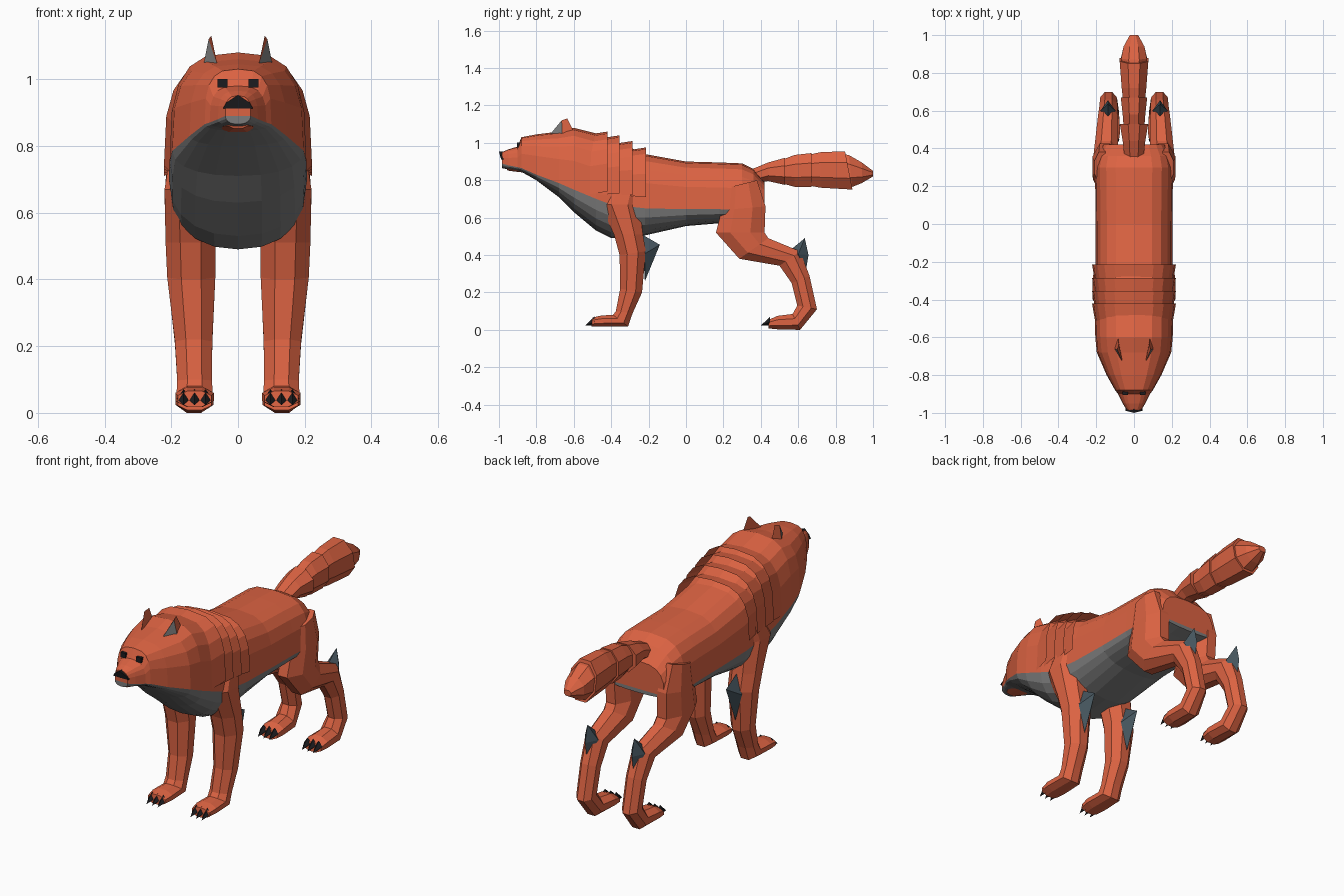
import bpy, bmesh
from math import sin, cos, pi
from mathutils import Vector

if "Cube" in bpy.data.objects:
    bpy.data.objects.remove(bpy.data.objects["Cube"])


def material(name, rgb):
    m = bpy.data.materials.new(name)
    m.diffuse_color = (*rgb, 1)
    m.use_nodes = True
    m.node_tree.nodes["Principled BSDF"].inputs["Base Color"].default_value = m.diffuse_color
    return m


ORANGE = material("orange_fur", (0.72, 0.125, 0.055))
GREY = material("grey_fur", (0.2, 0.2, 0.2))
SLATE = material("slate_tuft", (0.06, 0.09, 0.11))
BLACK = material("black", (0.012, 0.012, 0.014))


def make(name, verts, faces, *mats):
    me = bpy.data.meshes.new(name)
    me.from_pydata([tuple(v) for v in verts], [], faces)
    bm = bmesh.new()
    bm.from_mesh(me)
    bmesh.ops.recalc_face_normals(bm, faces=bm.faces)
    bm.to_mesh(me)
    bm.free()
    for m in mats:
        me.materials.append(m)
    ob = bpy.data.objects.new(name, me)
    bpy.context.collection.objects.link(ob)
    return ob


def loft(name, rings, mat, closed=True, caps=(True, True)):
    n = len(rings[0])
    verts = [v for r in rings for v in r]
    faces = []
    for i in range(len(rings) - 1):
        for j in range(n if closed else n - 1):
            a, b = i * n + j, i * n + (j + 1) % n
            faces.append((a, b, b + n, a + n))
    if caps[0]:
        faces.append(tuple(range(n)))
    if caps[1]:
        faces.append(tuple(range(len(verts) - n, len(verts))))
    return make(name, verts, faces, mat)


def ring(y1, z1, y2, z2, x, w, n=8):
    # flat-sided ring spanning two points of the side outline
    c, h = Vector((x, (y1 + y2) / 2, (z1 + z2) / 2)), Vector((0, y1 - y2, z1 - z2)) / 2
    k = 1 / cos(pi / n)
    return [c + h * k * cos(2 * pi * (i + .5) / n) + Vector((w * k * sin(2 * pi * (i + .5) / n), 0, 0))
            for i in range(n)]


def arch(y, tip, base, w, e=0.65, n=10):
    # half cross-section from side to side over the tip height
    pts = []
    for i in range(n + 1):
        a = pi * i / n
        c = cos(a) if i != n // 2 else 0
        pts.append(Vector(((1 if c > 0 else -1) * w * abs(c) ** e, y,
                           base + (tip - base) * max(sin(a), 0) ** e)))
    return pts


# Body and head: y, top, colour split, bottom, half width
BODY = [(-.985, .95, .89, .865, .038), (-.95, .965, .88, .858, .06),
        (-.9, .98, .87, .85, .085), (-.88, 1.03, .865, .845, .1),
        (-.80, 1.045, .83, .80, .145), (-.68, 1.06, .785, .71, .197),
        (-.60, 1.08, .75, .63, .205), (-.48, 1.05, .70, .53, .207),
        (-.40, 1.02, .67, .49, .203), (-.22, .94, .65, .505, .203),
        (0, .90, .645, .555, .203), (.18, .895, .645, .57, .205),
        (.30, .89, .64, .58, .208), (.36, .86, .64, .6, .195), (.42, .79, .64, .62, .165)]
loft("coat", [arch(y, t, s, w) for y, t, s, b, w in BODY], ORANGE, closed=False)
loft("underside", [arch(y, b, s, w, .9) for y, t, s, b, w in BODY], GREY, closed=False)

# Mane collars, open and flared to the back
for i, (y, t) in enumerate([(-.42, 1.06), (-.355, 1.04), (-.285, 1.01), (-.215, .975)]):
    loft(f"mane_collar_{i + 1}", [arch(y - .13, t - .02, .72, .2), arch(y, t, .74 - .01 * i, .222)],
         ORANGE, closed=False, caps=(False, False))

# Tail: overlapping tufts
TAIL = [[(.33, .85, .40, .79, .05), (.44, .895, .44, .795, .06), (.53, .92, .53, .775, .075)],
        [(.45, .885, .45, .80, .05), (.58, .935, .58, .765, .06), (.67, .945, .67, .765, .07)],
        [(.58, .92, .58, .785, .05), (.72, .95, .72, .76, .065), (.85, .955, .89, .75, .076)],
        [(.80, .945, .82, .765, .06), (.87, .935, .89, .765, .068), (.94, .895, .94, .785, .055),
         (1.0, .85, 1.0, .82, .022)]]
for i, rows in enumerate(TAIL):
    loft(f"tail_tuft_{i + 1}", [ring(a, b, c, d, 0, w) for a, b, c, d, w in rows], ORANGE)

# Legs: front y, z, back y, z, x centre, half width
FRONT = [(-.38, .80, -.24, .80, .165, .035), (-.46, .67, -.25, .67, .15, .07),
         (-.385, .51, -.23, .51, .142, .075), (-.355, .40, -.215, .42, .14, .072),
         (-.352, .22, -.235, .20, .133, .056), (-.375, .10, -.285, .09, .13, .052),
         (-.39, .08, -.31, .018, .13, .054), (-.45, .077, -.45, .018, .13, .058),
         (-.50, .066, -.505, .018, .13, .05)]
HIND = [(.22, .76, .38, .80, .17, .04), (.19, .64, .425, .66, .155, .065),
        (.16, .52, .42, .52, .15, .067), (.285, .38, .44, .49, .147, .064),
        (.50, .343, .61, .42, .138, .052), (.565, .25, .66, .29, .135, .047),
        (.595, .13, .70, .11, .135, .045), (.57, .085, .61, 0, .132, .052),
        (.49, .075, .49, .003, .13, .057), (.445, .055, .44, .008, .13, .05)]
# Fur tufts: outline in the side plane (base top, tip, base bottom)
ELBOW = [(-.235, .51), (-.14, .455), (-.22, .26)]
HOCK = [(.55, .42), (.635, .49), (.655, .40), (.64, .31)]


def spike(name, x, y, z, length, r, drop):
    # four-sided pointed claw facing forward
    base = [(x - r, y, z), (x, y, z + r * 1.4), (x + r, y, z), (x, y, z - r)]
    make(name, base + [(x, y - length, z - drop)],
         [(0, 1, 2, 3)] + [(i, (i + 1) % 4, 4) for i in range(4)], BLACK)


def tuft(name, outline, x, w):
    # thin ridge: outline in the middle, thickened at its centre
    n = len(outline)
    cy, cz = (sum(p[k] for p in outline) / n for k in (0, 1))
    v = [(x, y, z) for y, z in outline] + [(x - w, cy - .02, cz), (x + w, cy - .02, cz)]
    make(name, v, [(i, (i + 1) % n, n + s) for i in range(n) for s in (0, 1)], SLATE)


for s, side in ((1, "left"), (-1, "right")):
    for part, rows, paw_y, outline in (("front", FRONT, -.475, ELBOW), ("hind", HIND, .465, HOCK)):
        loft(f"{part}_leg_{side}", [ring(a, b, c, d, s * x, w) for a, b, c, d, x, w in rows], ORANGE)
        for k in (-1, 0, 1):
            spike(f"{part}_claw_{side}_{k + 2}", s * .13 + k * .033, paw_y - .015, .043, .05, .02, .02)
        tuft(f"{part}_leg_tuft_{side}", outline, s * .138, .04)

    # Ears: orange shell with a grey inner face
    o, i, b, t = (s * .108, -.66, 1.02), (s * .06, -.735, 1.035), (s * .085, -.60, 1.06), (s * .08, -.635, 1.13)
    m = (s * .088, -.665, 1.12)
    ear = make(f"ear_{side}", [o, i, b, t, m], [(0, 1, 4), (0, 4, 3, 2), (1, 2, 3, 4)], ORANGE, GREY)
    ear.data.polygons[0].material_index = 1

    # Eyes
    bpy.ops.mesh.primitive_cube_add(size=1, location=(s * .046, -.892, .988))
    eye = bpy.context.object
    eye.name = f"eye_{side}"
    eye.scale = (.03, .025, .026)
    eye.data.materials.append(BLACK)

# Nose: five-sided wedge
NOSE = [(-.045, .912), (-.035, .93), (0, .953), (.035, .93), (.045, .912)]
loft("nose", [[Vector((x, -1.0 + .25 * abs(x), z)) for x, z in NOSE],
              [Vector((x * .9, -.95, z)) for x, z in NOSE]], BLACK)

# Lower jaw
loft("jaw", [ring(-.965, .88, -.955, .852, 0, .03), ring(-.92, .885, -.92, .847, 0, .05),
             ring(-.86, .88, -.86, .84, 0, .07)], ORANGE)
